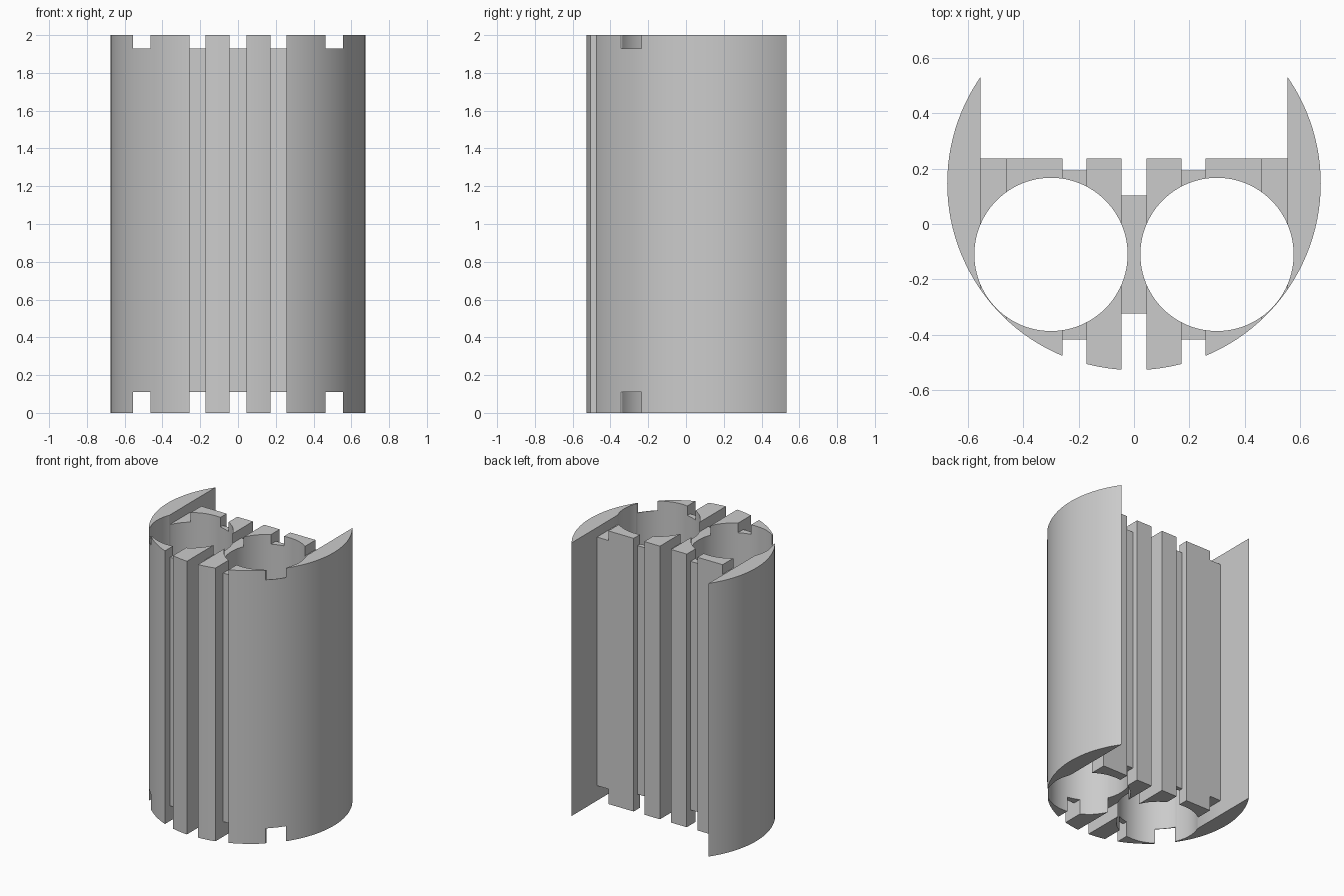
import bpy, bmesh
from mathutils import Matrix, Vector

if "Cube" in bpy.data.objects:
    bpy.data.objects.remove(bpy.data.objects["Cube"])

HEIGHT = 2.0
NOTCH_LOW, NOTCH_HIGH = 0.11, 1.93    # end notches stop at these heights
BACK = 0.237                          # flat back face

grey = bpy.data.materials.new("plain grey")
grey.use_nodes = True
colour = (0.6, 0.6, 0.6, 1)
grey.diffuse_color = colour
grey.node_tree.nodes["Principled BSDF"].inputs["Base Color"].default_value = colour


def make_object(name, bm):
    bmesh.ops.recalc_face_normals(bm, faces=bm.faces)
    mesh = bpy.data.meshes.new(name)
    bm.to_mesh(mesh)
    bm.free()
    mesh.materials.append(grey)
    obj = bpy.data.objects.new(name, mesh)
    bpy.context.collection.objects.link(obj)
    return obj


def cylinder(name, x, y, radius, low, high, sides):
    bm = bmesh.new()
    bmesh.ops.create_cone(bm, cap_ends=True, segments=sides, radius1=radius,
                          radius2=radius, depth=high - low,
                          matrix=Matrix.Translation((x, y, (low + high) / 2)))
    return make_object(name, bm)


def box(name, x, y, z):
    """Box from (low, high) pairs on each axis."""
    bm = bmesh.new()
    centre = Vector([sum(p) / 2 for p in (x, y, z)])
    size = Vector([p[1] - p[0] for p in (x, y, z)])
    bmesh.ops.create_cube(bm, size=1, matrix=Matrix.LocRotScale(centre, None, size))
    return make_object(name, bm)


def frame(name, x, core_y):
    """Rectangular ring that cuts a slot all round, leaving a thin web."""
    bm = bmesh.new()
    loops = []
    for (y0, y1), (z0, z1) in (((-1, 1), (-1, 3)), (core_y, (NOTCH_LOW, NOTCH_HIGH))):
        loops.append([bm.verts.new((x[0], y, z))
                      for y, z in ((y0, z0), (y1, z0), (y1, z1), (y0, z1))])
    outer, inner = loops
    for i in range(4):
        j = (i + 1) % 4
        bm.faces.new((outer[i], outer[j], inner[j], inner[i]))
    ring = bmesh.ops.extrude_face_region(bm, geom=bm.faces[:])
    moved = [g for g in ring["geom"] if isinstance(g, bmesh.types.BMVert)]
    bmesh.ops.translate(bm, verts=moved, vec=(x[1] - x[0], 0, 0))
    return make_object(name, bm)


# Round outer body
body = cylinder("slotted_body", 0, 0.147, 0.675, 0, HEIGHT, 128)

# Open back, between the two side wings
cutters = [box("back_cutter", (-0.555, 0.555), (BACK, 2), (-1, 3))]

# Centre slot, front and back
cutters.append(frame("centre_slot_cutter", (-0.045, 0.045), (-0.323, 0.103)))

for side, name in ((-1, "right"), (1, "left")):
    def span(a, b):
        return tuple(sorted((side * a, side * b)))
    # Long bore
    cutters.append(cylinder(name + "_bore_cutter", side * 0.3, -0.11, 0.277, -1, 3, 96))
    # Narrow slot
    cutters.append(frame(name + "_slot_cutter", span(0.172, 0.258), (-0.417, 0.193)))
    # Notches at both ends
    for end, z in (("top", (NOTCH_HIGH, 3)), ("bottom", (-1, NOTCH_LOW))):
        cutters.append(box(name + "_" + end + "_notch_cutter", span(0.463, 0.555), (-1, BACK + 0.1), z))

for cutter in cutters:
    cutter.hide_render = True
    cut = body.modifiers.new(cutter.name, "BOOLEAN")
    cut.operation = "DIFFERENCE"
    cut.solver = "EXACT"
    cut.object = cutter

# Bake the cuts and drop the cutters
bpy.context.view_layer.update()
graph = bpy.context.evaluated_depsgraph_get()
result = bpy.data.meshes.new_from_object(body.evaluated_get(graph))
body.modifiers.clear()
body.data = result
for cutter in cutters:
    bpy.data.objects.remove(cutter)
result.materials.clear()
result.materials.append(grey)

# Smooth curved walls, crisp corners
bpy.ops.object.select_all(action="DESELECT")
body.select_set(True)
bpy.context.view_layer.objects.active = body
bpy.ops.object.shade_smooth_by_angle(angle=0.5)
